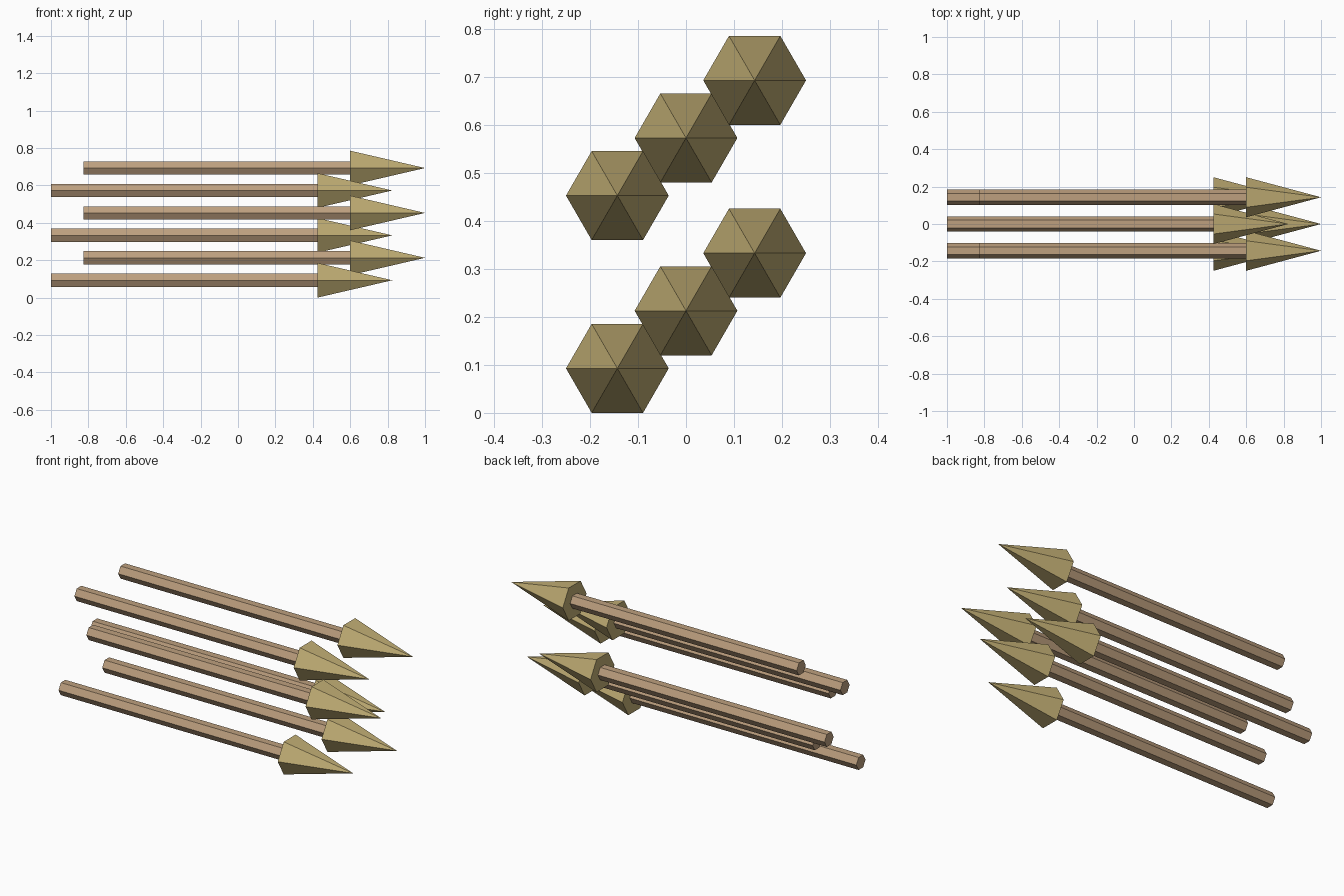
import bpy
import math

cube = bpy.data.objects.get("Cube")
if cube:
    bpy.data.objects.remove(cube, do_unlink=True)


def make_material(name, colour):
    mat = bpy.data.materials.new(name)
    mat.use_nodes = True
    mat.diffuse_color = colour
    mat.node_tree.nodes["Principled BSDF"].inputs["Base Color"].default_value = colour
    return mat


WOOD = make_material("tan wood", (0.51, 0.35, 0.21, 1))
BRASS = make_material("dull brass", (0.53, 0.42, 0.175, 1))

HEAD_LENGTH = 0.40
SHAFT_LENGTH = 1.425


def hex_part(name, r_back, r_front, x_back, length, y, z, mat):
    """Six-sided prism or cone lying along x."""
    bpy.ops.mesh.primitive_cone_add(
        vertices=6, radius1=r_back, radius2=r_front, depth=length,
        location=(x_back + length / 2, y, z), rotation=(0, math.pi / 2, 0))
    obj = bpy.context.object
    obj.name = name
    obj.data.materials.append(mat)
    return obj


# Two diagonal rows of three arrows, every other one pushed forward
for i in range(6):
    x = -1 + 0.175 * (i % 2)
    y = 0.143 * (i % 3 - 1)
    z = 0.0927 + 0.12 * i
    hex_part(f"arrow_shaft_{i + 1}", 0.041, 0.041, x, SHAFT_LENGTH, y, z, WOOD)
    hex_part(f"arrow_head_{i + 1}", 0.107, 0, x + SHAFT_LENGTH, HEAD_LENGTH, y, z, BRASS)
